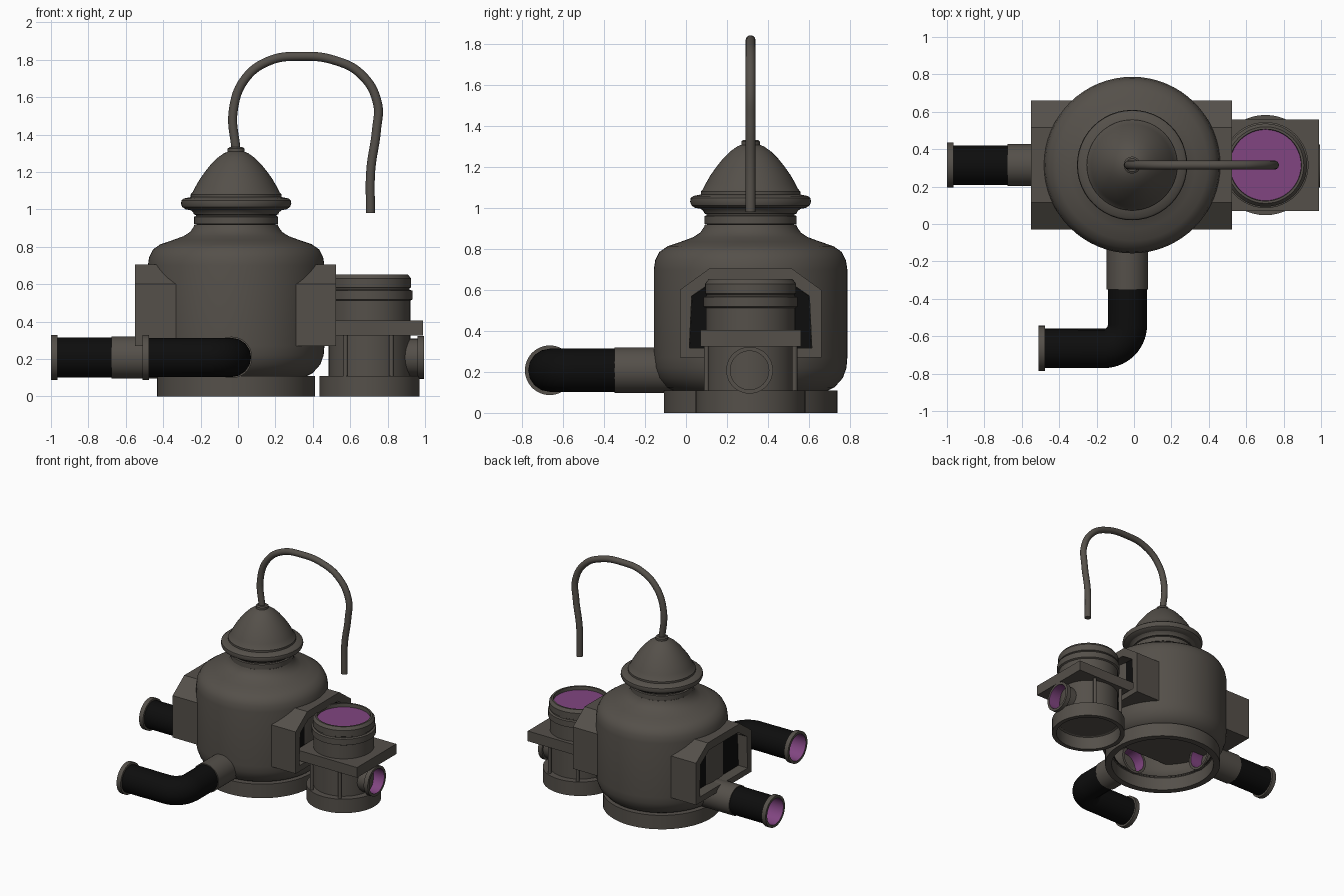
import bpy, bmesh, math
from mathutils import Matrix, Vector

if "Cube" in bpy.data.objects:
    bpy.data.objects.remove(bpy.data.objects["Cube"], do_unlink=True)


def material(name, rgb, rough=0.6):
    m = bpy.data.materials.new(name)
    m.use_nodes = True
    m.diffuse_color = (*rgb, 1)
    m.roughness = rough
    bsdf = m.node_tree.nodes["Principled BSDF"]
    bsdf.inputs["Base Color"].default_value = (*rgb, 1)
    bsdf.inputs["Roughness"].default_value = rough
    return m


METAL, BLACK, VIOLET = 0, 1, 2
MATS = [material("dark_metal", (0.09, 0.08, 0.068)),
        material("black_rubber", (0.004, 0.004, 0.004)),
        material("violet", (0.22, 0.06, 0.22))]


def finish(obj, angle=35):
    bpy.ops.object.select_all(action="DESELECT")
    obj.select_set(True)
    bpy.context.view_layer.objects.active = obj
    bpy.ops.object.shade_smooth_by_angle(angle=math.radians(angle))
    return obj


def add(name, bm, matrix=None):
    me = bpy.data.meshes.new(name)
    bm.to_mesh(me)
    bm.free()
    for m in MATS:
        me.materials.append(m)
    obj = bpy.data.objects.new(name, me)
    bpy.context.collection.objects.link(obj)
    if matrix:
        obj.matrix_world = matrix
    return finish(obj)


def lathe(name, profile, loc, axis=(0, 0, 1), mats=None, sides=48):
    """Turn a (radius, height) profile about an axis; mats colours each band."""
    bm = bmesh.new()
    rings = []
    for r, h in profile:
        if r == 0:
            rings.append([bm.verts.new((0, 0, h))] * sides)
        else:
            rings.append([bm.verts.new((r * math.cos(a), r * math.sin(a), h))
                          for a in (math.tau * i / sides for i in range(sides))])
    for k, (low, high) in enumerate(zip(rings, rings[1:])):
        for i in range(sides):
            j = (i + 1) % sides
            corners = list(dict.fromkeys((low[i], low[j], high[j], high[i])))
            bm.faces.new(corners).material_index = mats[k] if mats else METAL
    bmesh.ops.recalc_face_normals(bm, faces=bm.faces)
    turn = Vector((0, 0, 1)).rotation_difference(Vector(axis)).to_matrix().to_4x4()
    return add(name, bm, Matrix.Translation(loc) @ turn)


def tube(name, points, radius, mat, smooth=True):
    cu = bpy.data.curves.new(name, "CURVE")
    cu.dimensions = "3D"
    cu.bevel_depth = radius
    cu.bevel_resolution = 6
    cu.use_fill_caps = True
    if smooth:
        sp = cu.splines.new("BEZIER")
        sp.bezier_points.add(len(points) - 1)
        for b, p in zip(sp.bezier_points, points):
            b.co = p
            b.handle_left_type = b.handle_right_type = "AUTO"
    else:
        sp = cu.splines.new("POLY")
        sp.points.add(len(points) - 1)
        for q, p in zip(sp.points, points):
            q.co = (*p, 1)
    cu.materials.append(MATS[mat])
    obj = bpy.data.objects.new(name, cu)
    bpy.context.collection.objects.link(obj)
    bpy.ops.object.select_all(action="DESELECT")
    obj.select_set(True)
    bpy.context.view_layer.objects.active = obj
    bpy.ops.object.convert(target="MESH")
    return finish(bpy.context.object)


def box(name, lo, hi):
    bm = bmesh.new()
    bmesh.ops.create_cube(bm, size=1)
    for v in bm.verts:
        v.co = [l + (c + 0.5) * (h - l) for l, h, c in zip(lo, hi, v.co)]
    return add(name, bm)


def mouth(name, loc, axis, radius, length, depth=0.17):
    """Open pipe end with violet lining; loc is the rim centre, axis points out."""
    inner = radius - 0.02
    lathe(name, [(inner, -length), (radius, -length), (radius, 0), (inner, 0),
                 (inner, -depth), (0, -depth)], loc, axis,
          [METAL, METAL, METAL, VIOLET, METAL])


CX, CY = -0.01, 0.315      # main boiler axis
VX = 0.703                 # side valve axis
PZ = 0.208                 # pipe height

# Boiler: open base ring, shell, collar, brim and dome
lathe("base_ring", [(0.375, 0), (0.423, 0), (0.423, 0.11), (0.36, 0.11), (0.375, 0.1),
                    (0.375, 0)], (CX, CY, 0), sides=64)
lathe("boiler_shell", [(0.36, 0.1), (0.41, 0.125), (0.45, 0.17), (0.468, 0.22), (0.472, 0.27),
                       (0.472, 0.7), (0.465, 0.745), (0.445, 0.785), (0.405, 0.813),
                       (0.34, 0.835), (0.28, 0.857), (0.245, 0.88), (0.228, 0.905),
                       (0.222, 0.92)], (CX, CY, 0), sides=64)
lathe("neck_rings", [(0.21, 0.9), (0.21, 0.92), (0.225, 0.922), (0.225, 0.96), (0.215, 0.964),
                     (0.215, 0.97), (0.225, 0.972), (0.23, 0.985), (0.25, 1.0)], (CX, CY, 0))
lathe("brim", [(0.24, 0.995), (0.27, 1.0), (0.288, 1.012), (0.295, 1.03), (0.292, 1.048),
               (0.28, 1.058), (0.24, 1.066)], (CX, CY, 0))
lathe("dome", [(0.243, 1.06), (0.243, 1.08), (0.232, 1.092), (0.218, 1.12), (0.195, 1.16),
               (0.167, 1.2), (0.135, 1.24), (0.1, 1.275), (0.065, 1.3), (0.045, 1.308),
               (0.045, 1.325), (0.035, 1.332), (0, 1.332)], (CX, CY, 0))

# Bent steam tube above the dome
path = [(-0.01, 1.31), (-0.025, 1.53), (0.04, 1.7), (0.17, 1.795), (0.33, 1.818), (0.515, 1.797),
        (0.66, 1.72), (0.745, 1.57), (0.74, 1.42), (0.71, 1.21), (0.708, 0.98)]
tube("steam_tube", [(x, CY, z) for x, z in path], 0.024, METAL)

# Housing through the boiler with a recessed black opening at each end
outline = [(-0.345, 0.27), (0.345, 0.27), (0.345, 0.6), (0.2, 0.705), (-0.2, 0.705), (-0.345, 0.6)]
bm = bmesh.new()
face = bm.faces.new([bm.verts.new((-0.55, CY + y, z)) for y, z in outline])
top = bmesh.ops.extrude_face_region(bm, geom=[face])["geom"]
bmesh.ops.translate(bm, vec=(1.075, 0, 0), verts=[g for g in top if isinstance(g, bmesh.types.BMVert)])
bmesh.ops.recalc_face_normals(bm, faces=bm.faces)
ends = [f for f in bm.faces if len(f.verts) == 6]
bmesh.ops.inset_individual(bm, faces=ends, thickness=0.065)
bmesh.ops.inset_individual(bm, faces=ends, thickness=0.002, depth=-0.08)
for f in ends:
    f.material_index = BLACK
add("side_housing", bm)

# Side pipe: collar into the boiler, black hose, flanged mouth
mouth("side_collar", (-0.36, CY, PZ), (1, 0, 0), 0.113, 0.315, 0.1)
tube("side_hose", [(-0.83, CY, PZ), (-0.6, CY, PZ)], 0.106, BLACK, False)
lathe("side_hose_sleeve", [(0.106, -0.98), (0.106, -0.66)], (0, CY, PZ), (1, 0, 0), [BLACK])
mouth("side_flange", (-1.0, CY, PZ), (-1, 0, 0), 0.121, 0.035)

# Front pipe: collar, elbow hose turning right, flanged mouth
FX, FY, BEND = -0.035, -0.665, 0.125
mouth("front_collar", (FX, -0.04, PZ), (0, 1, 0), 0.111, 0.31, 0.1)
arc = [(FX - BEND + BEND * math.cos(a), FY + BEND - BEND * math.sin(a), PZ)
       for a in (math.pi / 2 * i / 14 for i in range(15))]
tube("front_hose", [(FX, -0.33, PZ)] + arc + [(-0.335, FY, PZ)], 0.105, BLACK, False)
lathe("front_hose_sleeve", [(0.105, -0.49), (0.105, -0.3)], (0, FY, PZ), (1, 0, 0), [BLACK])
mouth("front_flange", (-0.51, FY, PZ), (-1, 0, 0), 0.121, 0.035)

# Side valve: base ring, drum, plate, ringed cup with a violet top
lathe("valve_base", [(0.235, 0), (0.268, 0), (0.268, 0.11), (0.215, 0.11), (0.235, 0.1),
                     (0.235, 0)], (VX, CY, 0))
lathe("valve_drum", [(0, 0.1), (0.218, 0.1), (0.218, 0.34)], (VX, CY, 0))
box("valve_plate", (0.46, CY - 0.245, 0.325), (0.99, CY + 0.245, 0.405))
lathe("valve_cup", [(0.218, 0.4), (0.218, 0.512), (0.23, 0.518), (0.23, 0.565), (0.215, 0.57),
                    (0.215, 0.578), (0.222, 0.582), (0.222, 0.63), (0.205, 0.652), (0.192, 0.652),
                    (0.19, 0.625), (0, 0.625)], (VX, CY, 0), mats=[METAL] * 10 + [VIOLET])
mouth("valve_port_flange", (0.995, CY - 0.005, PZ), (1, 0, 0), 0.114, 0.035)
lathe("valve_port_neck", [(0.1, 0.8), (0.1, 0.97)], (0, CY - 0.005, PZ), (1, 0, 0))
for side, sy in (("front", -1), ("back", 1)):
    for end, x in (("inner", 0.575), ("outer", 0.82)):
        y = CY + sy * 0.215
        tube(f"valve_leg_{side}_{end}", [(x, y, 0.085), (x, y, 0.34)], 0.013, METAL, False)
